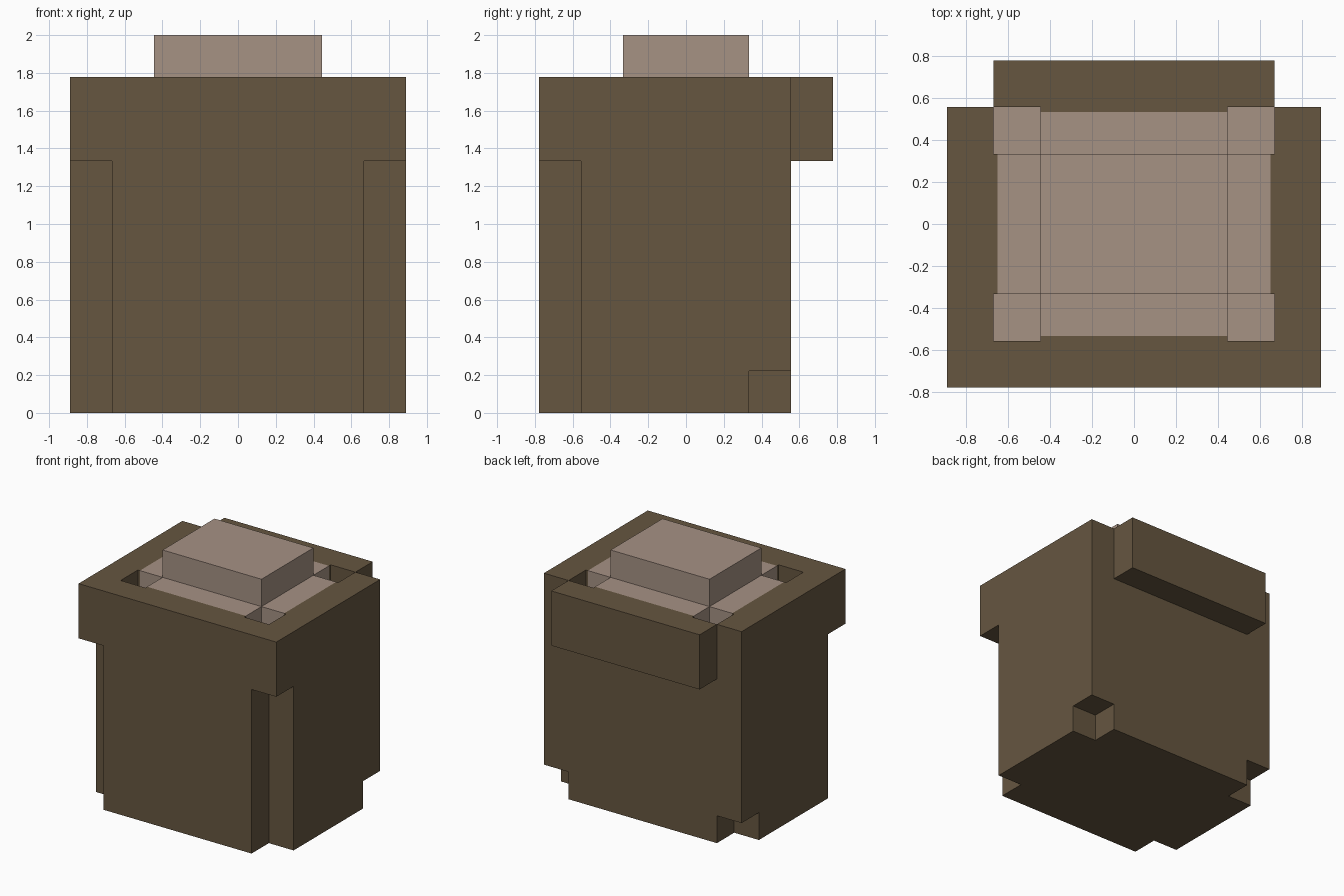
import bpy, bmesh, math
from mathutils import Vector

if "Cube" in bpy.data.objects:
    bpy.data.objects.remove(bpy.data.objects["Cube"])

U = 2 / 9  # one block unit


def material(name, rgb):
    m = bpy.data.materials.new(name)
    m.diffuse_color = (*rgb, 1)
    m.use_nodes = True
    m.node_tree.nodes["Principled BSDF"].inputs["Base Color"].default_value = m.diffuse_color
    return m


BROWN = material("dark brown", (0.133, 0.093, 0.051))
TAN = material("dusty tan", (0.381, 0.287, 0.231))

# Cut planes of the block grid, in block units
EX, EY = 2.92, 2.40
XS = [-4, -3, -EX, -2, 2, EX, 3, 4]
YS = [-3.5, -2.5, -EY, -1.5, 1.5, EY, 2.5, 3.5]
ZS = [0, 1, 6, 7, 8, 9]
GRID = (XS, YS, ZS)


def part_at(x, y, z):
    """Which part fills this spot, or None when it is empty."""
    ax, ay = abs(x), abs(y)
    if z > 8:                                   # raised plug
        return "inner_core" if ax < 2 and ay < 1.5 else None
    if y > 2.5:                                 # slab at the back
        return "shell" if ax < 3 and z > 6 else None
    if ax > 3 and y < -2.5 and z < 6:           # tall front corner notches
        return None
    if ax > 3 and y > 1.5 and z < 1:            # small back corner notches
        return None
    if ax < 3 and ay < 2.5 and z > 6:           # core set into the top
        if ax > 2 and ay > 1.5:                 # four corner pits
            return None if z > 7 else "inner_core"
        if z > 7 and (ax > EX or ay > EY):      # thin rim beside the core
            return "shell"
        return "inner_core"
    return "shell"


def cell(idx):
    if any(i < 0 or i >= len(g) - 1 for i, g in zip(idx, GRID)):
        return None
    return part_at(*((g[i] + g[i + 1]) / 2 for i, g in zip(idx, GRID)))


def build(name, mat):
    """Skin the exposed sides of one part."""
    bm = bmesh.new()
    for i in range(len(XS) - 1):
        for j in range(len(YS) - 1):
            for k in range(len(ZS) - 1):
                idx = (i, j, k)
                if cell(idx) != name:
                    continue
                for axis in range(3):
                    for step in (0, 1):
                        near = list(idx)
                        near[axis] += 2 * step - 1
                        if cell(near):
                            continue
                        a, b = (axis + 1) % 3, (axis + 2) % 3
                        quad = []
                        for da, db in ((0, 0), (1, 0), (1, 1), (0, 1)):
                            p = Vector()
                            p[axis] = GRID[axis][idx[axis] + step]
                            p[a] = GRID[a][idx[a] + da]
                            p[b] = GRID[b][idx[b] + db]
                            quad.append(bm.verts.new(p * U))
                        bm.faces.new(quad if step else quad[::-1])
    bmesh.ops.remove_doubles(bm, verts=bm.verts, dist=1e-4)
    bmesh.ops.dissolve_limit(bm, angle_limit=math.radians(1),
                             verts=bm.verts, edges=bm.edges)
    mesh = bpy.data.meshes.new(name)
    bm.to_mesh(mesh)
    bm.free()
    mesh.materials.append(mat)
    bpy.context.collection.objects.link(bpy.data.objects.new(name, mesh))


build("shell", BROWN)
build("inner_core", TAN)
